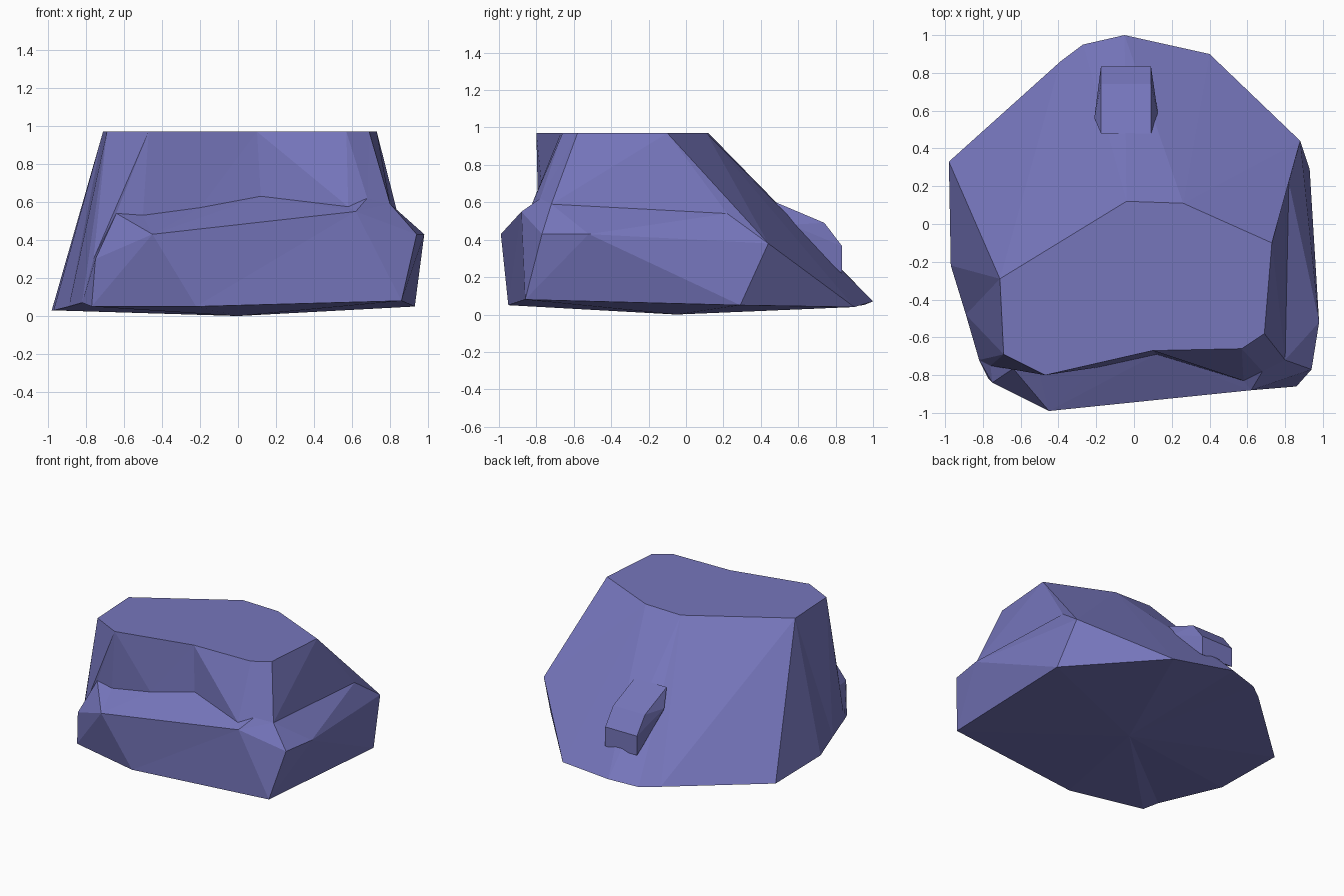
import bpy, bmesh

if "Cube" in bpy.data.objects:
    bpy.data.objects.remove(bpy.data.objects["Cube"])

mat = bpy.data.materials.new("stone")
mat.diffuse_color = (0.18, 0.18, 0.5, 1)
mat.use_nodes = True
mat.node_tree.nodes["Principled BSDF"].inputs["Base Color"].default_value = mat.diffuse_color


def finish(name, bm):
    """Clean the bmesh and turn it into a flat-shaded object."""
    bmesh.ops.recalc_face_normals(bm, faces=bm.faces[:])
    me = bpy.data.meshes.new(name)
    bm.to_mesh(me)
    bm.free()
    me.materials.append(mat)
    ob = bpy.data.objects.new(name, me)
    bpy.context.collection.objects.link(ob)
    return ob


def strip(bm, a, b, steps):
    """Stitch chains a and b; each step advances one chain by one point."""
    i = j = 0
    for s in steps:
        if s == "a":
            tri = (a[i], a[i + 1], b[j])
            i += 1
        else:
            tri = (a[i], b[j + 1], b[j])
            j += 1
        if len(set(tri)) == 3:
            bm.faces.new(tri)


# Boulder: flat top, stepped front shelf, long sloping back
bm = bmesh.new()


def chain(pts):
    return [bm.verts.new(p) for p in pts]


rim = chain([(x, y, 0.97) for x, y in [
    (.73, -.10), (.69, -.58), (.57, -.66), (.10, -.67), (-.47, -.80),
    (-.69, -.69), (-.71, -.29), (-.04, .12), (.26, .11)]])
crease = chain([
    (.82, .22, .54), (.80, -.72, .59), (.68, -.78, .62), (.58, -.83, .575),
    (.12, -.69, .63), (-.20, -.76, .57), (-.50, -.79, .53),
    (-.64, -.765, .54), (-.76, -.75, .30), (-.82, -.72, .07)])
shelf = chain([
    (.88, .44, .38), (.98, -.52, .43), (.94, -.77, .43), (.62, -.88, .55),
    (-.45, -.99, .43), (-.75, -.84, .30), (-.77, -.82, .05)])
foot = chain([(.93, .29, .05), (.86, -.86, .08), (-.22, -.95, .05)])
back = chain([
    (-.89, -.48, .05), (-.97, -.22, .03), (-.98, .33, .03), (-.39, .86, .05),
    (-.27, .95, .05), (-.05, 1.0, .07), (.40, .90, .04)])

bm.faces.new(rim)
strip(bm, rim[:6], crease, "babababbabbbab")
strip(bm, crease, shelf, "babbaaabaaabaab")
strip(bm, shelf[:6], foot + [shelf[6]], "abaababa")
strip(bm, rim[5:] + [rim[0]], [crease[-1]] + back + [shelf[0], crease[0]],
      "babbbabbabbab")
bm.faces.new((back[-1], foot[0], shelf[0]))

# Shallow underside
under = bm.verts.new((0, -.05, 0))
outline = foot + [shelf[6], crease[-1]] + back
for p, q in zip(outline, outline[1:] + outline[:1]):
    bm.faces.new((p, q, under))
finish("boulder", bm)

# Knob standing out from the back slope
bm = bmesh.new()
for x, foot_x in ((-.175, -.21), (.09, .13)):
    for y, z in ((.48, .60), (.74, .49), (.835, .365), (.835, .22)):
        bm.verts.new((x, y, z))
    bm.verts.new((foot_x, .56, .48))
    bm.verts.new((x, .55, .40))
bmesh.ops.convex_hull(bm, input=bm.verts[:])
bmesh.ops.delete(bm, geom=[v for v in bm.verts if not v.link_faces], context="VERTS")
finish("back_knob", bm)
